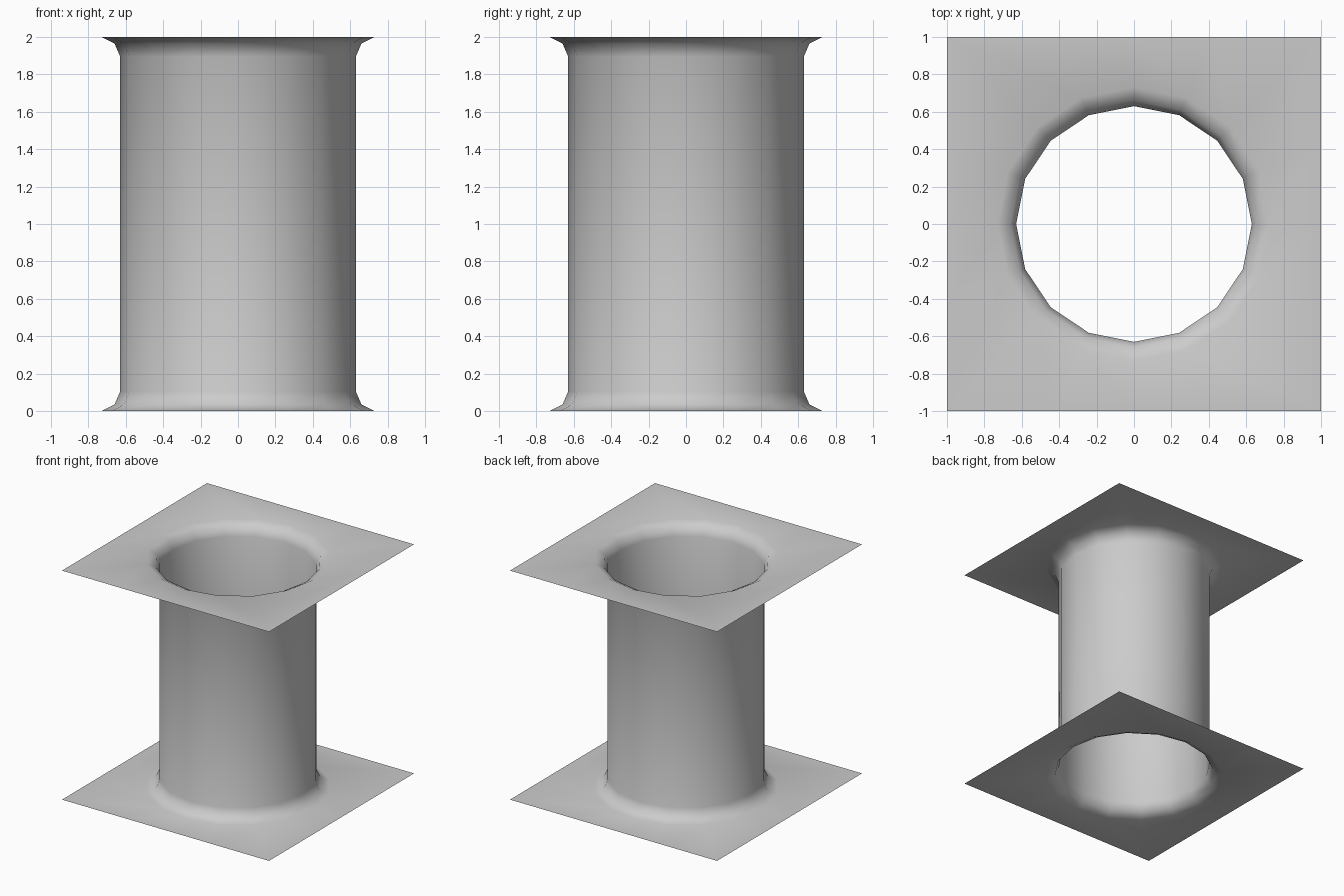
import bpy
import bmesh
from math import cos, sin, pi

cube = bpy.data.objects.get("Cube")
if cube:
    bpy.data.objects.remove(cube, do_unlink=True)

SIDES = 16

grey = bpy.data.materials.new("plain grey")
grey.use_nodes = True
colour = (0.6, 0.6, 0.6, 1)
grey.diffuse_color = colour
grey.node_tree.nodes["Principled BSDF"].inputs["Base Color"].default_value = colour

# Fillet from plate to tube: (radius, distance from the plate)
fillet = [(0.73, 0.0), (0.66, 0.035), (0.63, 0.105)]
profile = fillet + [(r, 2 - d) for r, d in reversed(fillet)]

bm = bmesh.new()


def ring(radius, z, square=False):
    """Ring of vertices, optionally pushed out onto a square outline."""
    verts = []
    for i in range(SIDES):
        c, s = cos(2 * pi * i / SIDES), sin(2 * pi * i / SIDES)
        k = radius / max(abs(c), abs(s)) if square else radius
        verts.append(bm.verts.new((k * c, k * s, z)))
    return verts


# Bottom plate edge, filleted tube, top plate edge
rings = [ring(1, 0, True)]
rings += [ring(r, z) for r, z in profile]
rings.append(ring(1, 2, True))

for low, high in zip(rings, rings[1:]):
    for i in range(SIDES):
        j = (i + 1) % SIDES
        bm.faces.new((low[i], low[j], high[j], high[i])).smooth = True

mesh = bpy.data.meshes.new("flanged_tube")
bm.to_mesh(mesh)
bm.free()
mesh.materials.append(grey)
tube = bpy.data.objects.new("flanged_tube", mesh)
bpy.context.collection.objects.link(tube)
